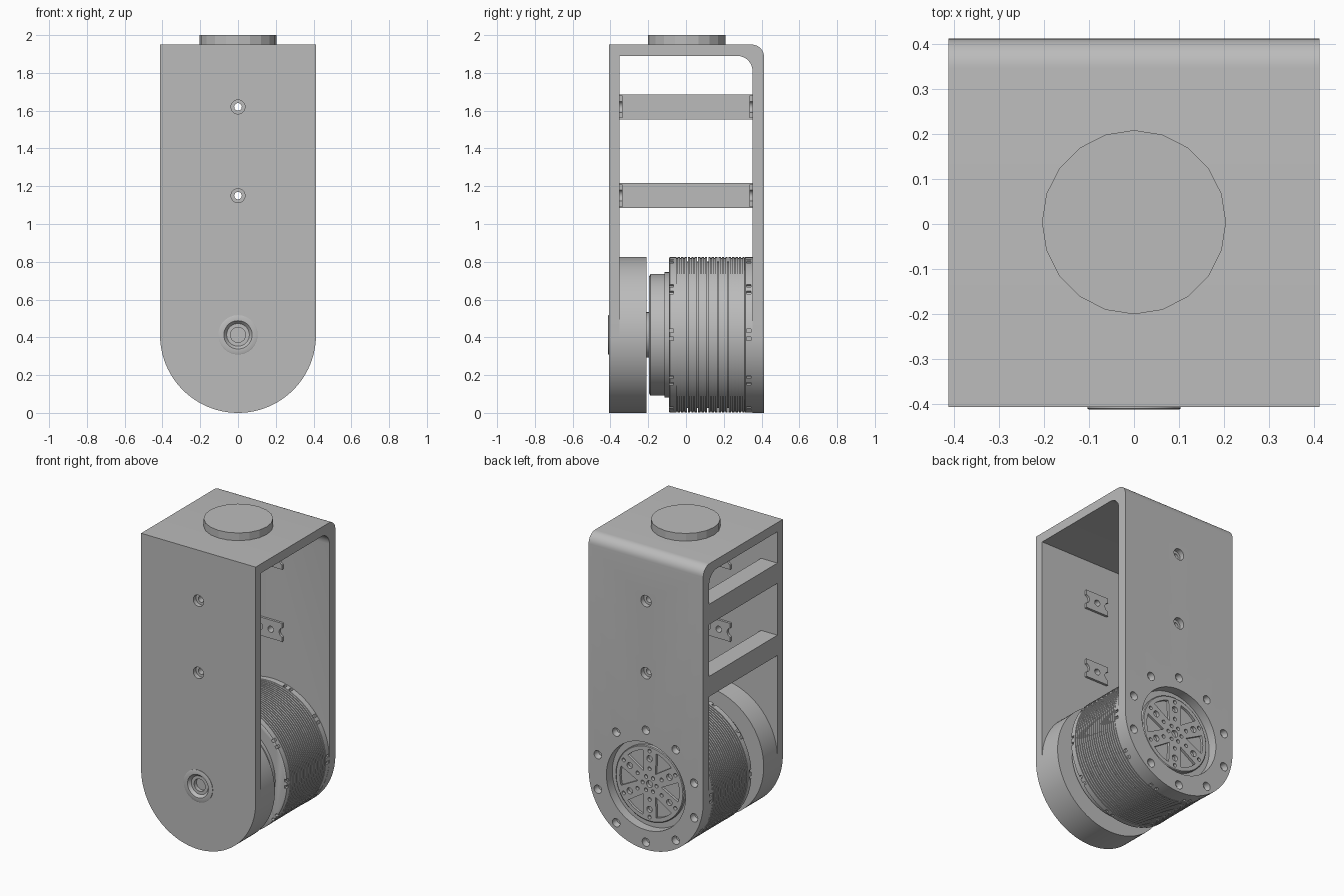
import bpy, bmesh
from math import sin, cos, pi, radians
from mathutils import Vector, Matrix

if "Cube" in bpy.data.objects:
    bpy.data.objects.remove(bpy.data.objects["Cube"])

R = 0.413          # half width of the bracket
CZ = R             # height of the motor axis
T = 0.352          # inner face of the plates

grey = bpy.data.materials.new("satin_grey")
grey.use_nodes = True
grey.diffuse_color = (0.5, 0.5, 0.5, 1)
grey.node_tree.nodes["Principled BSDF"].inputs["Base Color"].default_value = grey.diffuse_color


def finish(name, bm):
    bmesh.ops.recalc_face_normals(bm, faces=bm.faces)
    me = bpy.data.meshes.new(name)
    bm.to_mesh(me)
    bm.free()
    me.materials.append(grey)
    ob = bpy.data.objects.new(name, me)
    bpy.context.collection.objects.link(ob)
    return ob


def prism(bm, pts, depth):
    """Extrude a closed outline of 3D points along a vector."""
    face = bm.faces.new([bm.verts.new(p) for p in pts])
    ext = bmesh.ops.extrude_face_region(bm, geom=[face])["geom"]
    bmesh.ops.translate(bm, vec=depth, verts=[v for v in ext if isinstance(v, bmesh.types.BMVert)])


def lathe(bm, profile, x=0, z=CZ, seg=32):
    """Turn (y, radius) pairs around an axis parallel to y."""
    rings = [[bm.verts.new((x + r * cos(2 * pi * k / seg), y, z + r * sin(2 * pi * k / seg)))
              for k in range(seg)] for y, r in profile]
    for a, b in zip(rings, rings[1:]):
        for k in range(seg):
            n = (k + 1) % seg
            bm.faces.new((a[k], a[n], b[n], b[k]))
    bm.faces.new(rings[0])
    bm.faces.new(rings[-1])


def box(bm, lo, hi, turn=None):
    lo, hi = Vector(lo), Vector(hi)
    m = Matrix.Translation((lo + hi) / 2) @ Matrix.Diagonal((*(hi - lo), 1))
    bmesh.ops.create_cube(bm, size=1, matrix=turn @ m if turn else m)


def turned(name, profile, seg=96):
    bm = bmesh.new()
    lathe(bm, profile, seg=seg)
    return finish(name, bm)


def cut(ob, bm, op="DIFFERENCE"):
    """Apply a boolean with the given cutter mesh, then drop the cutter."""
    tool = finish("cutter", bm)
    tool.hide_render = True
    mod = ob.modifiers.new("cut", "BOOLEAN")
    mod.operation, mod.object, mod.solver = op, tool, "EXACT"
    bpy.context.view_layer.update()
    me = bpy.data.meshes.new_from_object(ob.evaluated_get(bpy.context.evaluated_depsgraph_get()))
    ob.modifiers.clear()
    ob.data = me
    bpy.data.objects.remove(tool)


def polar(r, deg):
    a = radians(deg)
    return r * cos(a), CZ + r * sin(a)


# U-shaped bracket: bent strip trimmed to a rounded lower end
def corner(y, z, r):
    return [(y + r * cos(a * pi / 16), z + r * sin(a * pi / 16)) for a in range(9)]

strip = [(-R + .005, 0), (-R + .005, 1.95)] + corner(R - .065, 1.885, .065)[::-1] + [(R, 0), (T, 0)]
strip += corner(T - .08, 1.81, .08) + [(-T, 1.89), (-T, 0)]
bm = bmesh.new()
prism(bm, [(-R - .1, y, z) for y, z in strip], (2 * R + .2, 0, 0))
bracket = finish("bracket", bm)
bm = bmesh.new()
outline = [(R, 3), (-R, 3)] + [polar(R, 180 + 180 * k / 48) for k in range(49)]
prism(bm, [(x, -1, z) for x, z in outline], (0, 2, 0))
cut(bracket, bm, "INTERSECT")

# Counterbored screw holes, motor window and ring of screws
SCREWS = (1.15, 1.62)
bm = bmesh.new()
for z in SCREWS:
    for s in (-1, 1):
        lathe(bm, [(s * .3, .02), (s * .38, .02), (s * .38, .037), (s * .5, .037)], z=z)
lathe(bm, [(.3, .285), (.5, .285)], seg=96)
lathe(bm, [(-.3, .1), (-.5, .1)], seg=48)
for k in range(10):
    x, z = polar(.365, 90 + 36 * k)
    lathe(bm, [(.375, .02), (.395, .027), (.5, .027)], x, z, 20)
cut(bracket, bm)

# Cross bars on one open side
for i, z in enumerate(SCREWS):
    bm = bmesh.new()
    box(bm, (-R, -T, z - .066), (-.295, T, z + .066))
    finish(f"cross_bar_{i + 1}", bm)

# Notched nut plates on the inner faces
for z in SCREWS:
    for side, s in (("front", -1), ("back", 1)):
        bm = bmesh.new()
        y0, y1 = sorted((s * T, s * (T - .015)))
        box(bm, (-.083, y0, z - .06), (.083, y1, z + .06))
        plate = finish(f"nut_plate_{side}", bm)
        bm = bmesh.new()
        for x, r in ((-.09, .03), (0, .02), (.09, .03)):
            lathe(bm, [(-.5, r), (.5, r)], x, z, 24)
        cut(plate, bm)

# Round mount on the top
bm = bmesh.new()
bmesh.ops.create_cone(bm, cap_ends=True, segments=20, radius1=.205, radius2=.205, depth=.05,
                      matrix=Matrix.Translation((0, .004, 1.975)))
mount = finish("top_mount", bm)

# Front bearing drum and boss
turned("bearing_drum", [(-T, R), (-.21, R)])
turned("bearing_boss", [(-T, .104), (-R + .002, .104), (-R, .1), (-R, .075), (-.395, .06),
                        (-.395, .04), (-.37, .04)], 48)

# Motor: output flange, finned barrel and two notched rims
turned("output_flange", [(-.195, .31), (-.188, .322), (-.115, .322), (-.115, .332), (-.09, .332)])
turned("output_core", [(-.25, .12), (-.15, .12)], 48)
fins = []
for i in range(20):
    y = -.05 + .018 * i
    depth = .025 if i % 3 == 0 and 0 < i < 18 else .007
    fins += [(y, R - depth), (y + .006, R - depth), (y + .006, R - .002), (y + .018, R - .002)]
turned("finned_barrel", fins)

for name, y0, y1, slot in (("front_rim", -.09, -.05, (-.1, -.065)), ("back_rim", .31, T, (.32, .345))):
    rim = turned(name, [(y0, R - .008), (y0 + .004, R - .001), (y1, R - .001)])
    bm = bmesh.new()
    for k in range(10):
        for d in (-3, 3):
            turn = Matrix.Translation((0, 0, CZ)) @ Matrix.Rotation(radians(36 * k + d), 4, "Y")
            box(bm, (R - .015, slot[0], -.009), (R + .05, slot[1], .009), turn)
    cut(rim, bm)

# Rotor face in the back window: six spokes between pockets, ringed by holes
rotor = turned("rotor_face", [(T - .01, .245), (.372, .245), (.376, .24)])
bm = bmesh.new()
for k in range(6):
    a = 60 * k
    wedge = [polar(.085, a)] + [polar(.215, a + d) for d in (-17, -8, 0, 8, 17)]
    prism(bm, [(x, .36, z) for x, z in wedge], (0, .1, 0))
    for r, d, size in ((.05, 0, .012), (.1, 30, .012), (.165, 30, .02), (.215, 30, .012)):
        x, z = polar(r, a + d)
        lathe(bm, [(.355, size), (.5, size)], x, z, 16)
lathe(bm, [(.355, .022), (.5, .022)], seg=24)
cut(rotor, bm)

# Smooth round parts, keep hard edges
bpy.ops.object.select_all(action="DESELECT")
for ob in bpy.context.collection.objects:
    if ob.type == "MESH" and ob is not mount and grey.name in ob.data.materials:
        ob.select_set(True)
        bpy.context.view_layer.objects.active = ob
bpy.ops.object.shade_smooth_by_angle(angle=radians(30))
